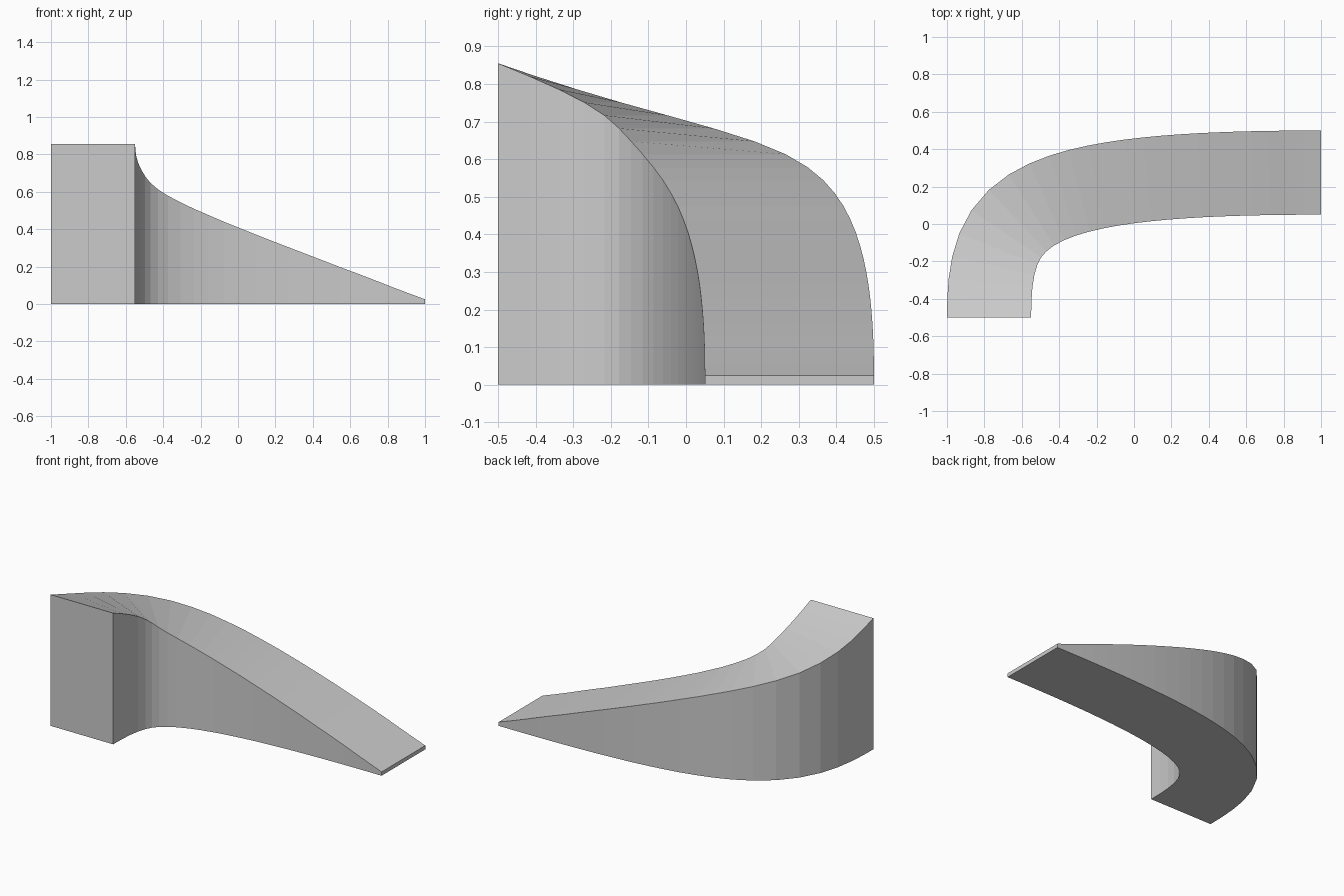
import bpy
import bmesh
from mathutils import Vector
from mathutils.geometry import interpolate_bezier

if "Cube" in bpy.data.objects:
    bpy.data.objects.remove(bpy.data.objects["Cube"], do_unlink=True)

WIDTH, HIGH, LOW, STEPS = 0.45, 0.855, 0.025, 24

# Plain grey material
grey = bpy.data.materials.new("light grey")
grey.use_nodes = True
grey.diffuse_color = (0.6, 0.6, 0.6, 1)
grey.node_tree.nodes["Principled BSDF"].inputs["Base Color"].default_value = (0.6, 0.6, 0.6, 1)

# Centre line of the bend, resampled at even distances
start, end = Vector((-0.775, -0.5, 0)), Vector((1, 0.275, 0))
fine = interpolate_bezier(start, Vector((-0.775, 0.08, 0)),
                          Vector((-0.62, 0.275, 0)), end, 600)
lengths = [0]
for p, q in zip(fine, fine[1:]):
    lengths.append(lengths[-1] + (q - p).length)


def sample(fraction):
    target = fraction * lengths[-1]
    i = min(range(len(fine)), key=lambda k: abs(lengths[k] - target))
    tangent = fine[min(i + 1, len(fine) - 1)] - fine[max(i - 1, 0)]
    if i == 0:
        tangent = Vector((0, 1, 0))
    elif i == len(fine) - 1:
        tangent = Vector((1, 0, 0))
    return fine[i], tangent.normalized()


# Sweep a rectangle whose height falls steadily along the bend
bm = bmesh.new()
rings = []
for s in range(STEPS + 1):
    f = s / STEPS
    centre, tangent = sample(f)
    side = Vector((-tangent.y, tangent.x, 0)) * WIDTH / 2
    top = Vector((0, 0, HIGH + (LOW - HIGH) * f))
    rings.append([bm.verts.new(v) for v in (
        centre + side, centre - side, centre - side + top, centre + side + top)])

for a, b in zip(rings, rings[1:]):
    for k in range(4):
        n = (k + 1) % 4
        bm.faces.new((a[k], a[n], b[n], b[k]))
bm.faces.new(rings[0])
bm.faces.new(rings[-1])
bmesh.ops.recalc_face_normals(bm, faces=bm.faces)

mesh = bpy.data.meshes.new("curved_ramp")
bm.to_mesh(mesh)
bm.free()
mesh.materials.append(grey)
ramp = bpy.data.objects.new("curved_ramp", mesh)
bpy.context.collection.objects.link(ramp)
